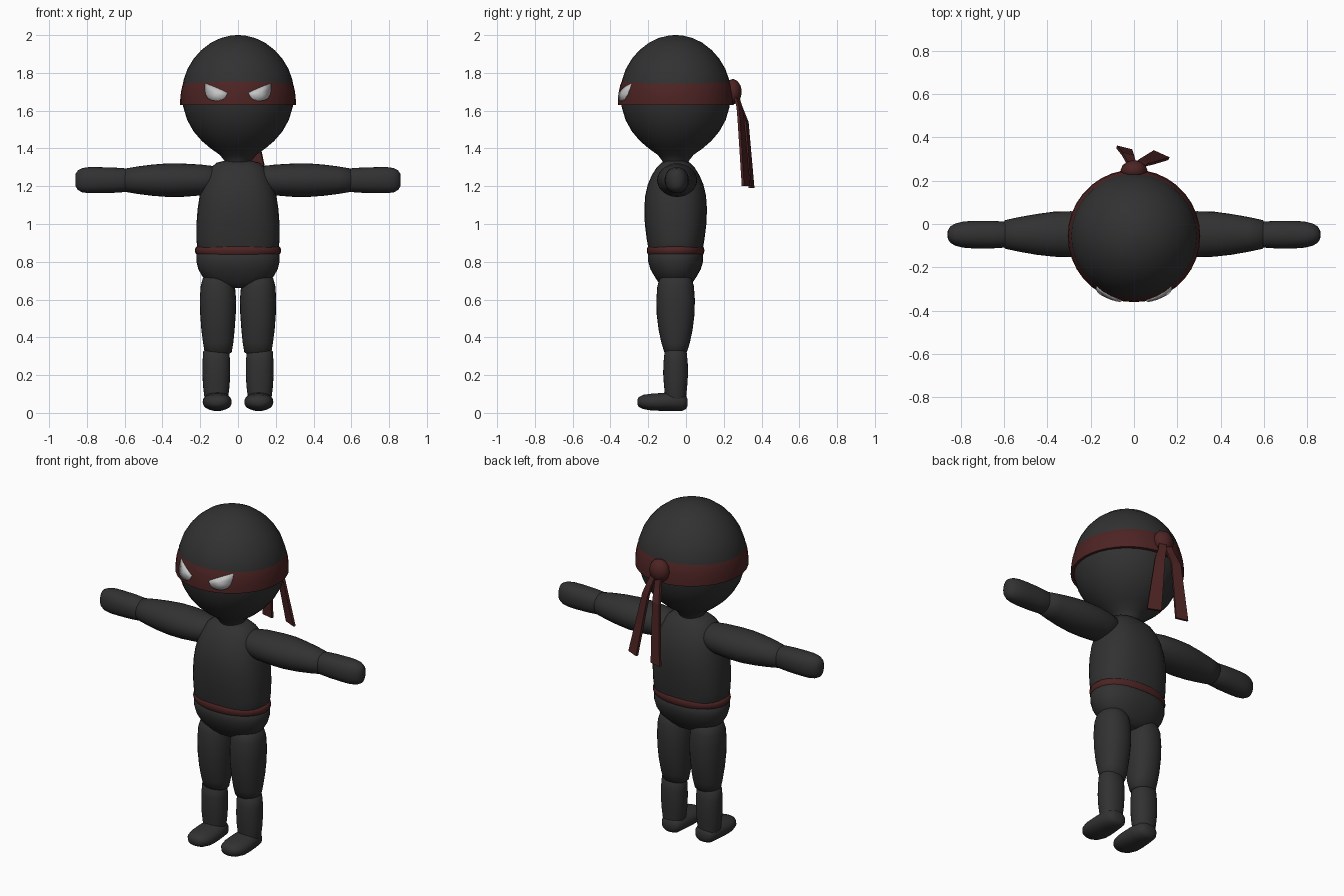
import bpy, bmesh, math
from mathutils import Vector


def material(name, rgb):
    m = bpy.data.materials.new(name)
    m.diffuse_color = (*rgb, 1)
    return m


BLACK = material("charcoal cloth", (0.031, 0.031, 0.031))
RED = material("dark red cloth", (0.075, 0.017, 0.017))
WHITE = material("eye grey", (0.55, 0.55, 0.55))
CY = -0.055  # body centre line in y


def finish(bm, name, mat, smooth=True):
    bmesh.ops.recalc_face_normals(bm, faces=bm.faces)
    me = bpy.data.meshes.new(name)
    bm.to_mesh(me)
    bm.free()
    me.materials.append(mat)
    ob = bpy.data.objects.new(name, me)
    bpy.context.collection.objects.link(ob)
    if smooth:
        bpy.context.view_layer.objects.active = ob
        ob.select_set(True)
        bpy.ops.object.shade_smooth_by_angle(angle=math.radians(50))
        ob.select_set(False)
    return ob


def loft(name, mat, axis, rings, n=28, power=2.0, cap=True):
    """Rings are (position along axis, centre u, centre v, radius u, radius v)."""
    bm = bmesh.new()
    loops = []
    for t, cu, cv, ru, rv in rings:
        loop = []
        for i in range(n):
            a = 2 * math.pi * i / n
            c, s = math.cos(a), math.sin(a)
            u = cu + ru * math.copysign(abs(c) ** (2 / power), c)
            v = cv + rv * math.copysign(abs(s) ** (2 / power), s)
            co = {"x": (t, u, v), "y": (u, t, v), "z": (u, v, t)}[axis]
            loop.append(bm.verts.new(co))
        loops.append(loop)
    for a, b in zip(loops, loops[1:]):
        for i in range(n):
            j = (i + 1) % n
            bm.faces.new((a[i], a[j], b[j], b[i]))
    if cap:
        bm.faces.new(loops[0])
        bm.faces.new(loops[-1])
    return finish(bm, name, mat)


def upright(profile):
    return [(z, 0, CY, rx, ry) for z, rx, ry in profile]


# Head with tapered neck
loft("head", BLACK, "z", upright([(z, r, r * 0.985) for z, r in [
    (1.30, .06), (1.335, .072), (1.365, .095), (1.40, .145), (1.44, .192), (1.49, .235),
    (1.55, .269), (1.62, .29), (1.69, .297), (1.76, .289), (1.82, .268), (1.875, .235),
    (1.92, .195), (1.96, .143), (1.985, .09), (1.997, .04), (2.0, .008)]]), n=36)

# Headband
BAND = [(1.63, .29, .28), (1.63, .306, .306), (1.66, .306, .305), (1.70, .302, .301),
        (1.735, .294, .293), (1.755, .286, .285), (1.755, .27, .27)]
loft("headband", RED, "z", upright(BAND), n=36, cap=False)

# Torso, hips and belt
loft("torso", BLACK, "z", upright([
    (.82, .19, .135), (.86, .215, .142), (.92, .22, .153), (1.0, .22, .163), (1.08, .214, .166),
    (1.15, .203, .161), (1.21, .186, .147), (1.26, .166, .125), (1.30, .142, .10),
    (1.325, .112, .075), (1.335, .07, .05)]), power=2.4)
loft("hips", BLACK, "z", upright([
    (.66, .06, .05), (.67, .10, .07), (.69, .15, .09), (.72, .187, .11), (.76, .21, .133),
    (.80, .22, .145), (.84, .22, .145), (.86, .2, .13)]), power=2.3)
loft("belt", RED, "z", upright([
    (.838, .205, .135), (.838, .218, .146), (.848, .226, .151), (.86, .228, .152),
    (.872, .226, .151), (.881, .218, .146), (.881, .205, .135)]), power=2.2)

for s, side in ((-1, "left"), (1, "right")):
    # Arms and hands, stretched sideways
    loft(side + "_upper_arm", BLACK, "x", [(s * x, cy, cz, ry, rz) for x, cy, cz, ry, rz in [
        (.10, -.05, 1.235, .06, .05), (.14, -.05, 1.235, .085, .073), (.20, -.048, 1.233, .10, .082),
        (.29, -.047, 1.232, .106, .088), (.37, -.047, 1.232, .104, .089), (.45, -.048, 1.232, .094, .083),
        (.53, -.048, 1.232, .08, .073), (.595, -.048, 1.232, .066, .062), (.605, -.048, 1.232, .05, .045)]])
    loft(side + "_hand", BLACK, "x", [(s * x, -.049, 1.232, ry, rz) for x, ry, rz in [
        (.57, .05, .05), (.60, .06, .063), (.66, .064, .067), (.74, .064, .069), (.79, .06, .069),
        (.825, .051, .064), (.848, .038, .052), (.859, .02, .034), (.861, .01, .015)]], power=2.2)

    # Legs
    loft(side + "_thigh", BLACK, "z", [(z, s * cx, CY, rx, ry) for z, cx, rx, ry in [
        (.31, .105, .055, .045), (.322, .105, .072, .06), (.37, .105, .08, .075), (.44, .106, .088, .09),
        (.52, .106, .094, .10), (.60, .106, .096, .102), (.67, .107, .091, .097), (.71, .107, .08, .085),
        (.74, .107, .05, .055)]], power=2.2)
    loft(side + "_shin", BLACK, "z", [(z, s * .115, CY, rx, ry) for z, rx, ry in [
        (.05, .055, .055), (.09, .064, .056), (.15, .071, .062), (.21, .073, .066), (.27, .073, .064),
        (.325, .069, .058), (.345, .05, .04)]], power=2.2)
    loft(side + "_foot", BLACK, "y", [(y, s * .11, cz, rx, rz) for y, cz, rx, rz in [
        (-.258, .058, .02, .012), (-.25, .058, .044, .026), (-.225, .058, .064, .038), (-.18, .057, .076, .045),
        (-.13, .058, .077, .047), (-.07, .061, .071, .051), (-.02, .059, .062, .049), (.0, .056, .048, .036),
        (.008, .055, .025, .018)]], power=2.2)

    # Angry eye plate wrapped on the headband
    bm = bmesh.new()
    outline = [(.172, 1.744), (.13, 1.728), (.09, 1.711), (.056, 1.694), (.064, 1.675), (.08, 1.660),
               (.105, 1.652), (.135, 1.653), (.158, 1.664), (.17, 1.685), (.174, 1.715)]
    bot = [(x, z) for x, z in outline]
    ring = []
    for x, z in bot:
        r = .307 - max(0, z - 1.66) ** 1.3 * .55
        ring.append(bm.verts.new((s * x, CY - math.sqrt(r * r - x * x) - .004, z)))
    mid = Vector((s * .12, CY - math.sqrt(.304 ** 2 - .12 ** 2) - .005, 1.692))
    centre = bm.verts.new(mid)
    for i in range(len(ring)):
        bm.faces.new((centre, ring[i], ring[(i + 1) % len(ring)]))
    eye = finish(bm, side + "_eye", WHITE)
    thick = eye.modifiers.new("thickness", "SOLIDIFY")
    thick.thickness = .006
    thick.offset = 0

# Knot at the back of the headband
loft("knot", RED, "y", [(y, 0, 1.70, rx, rz) for y, rx, rz in [
    (.21, .03, .035), (.225, .055, .06), (.25, .062, .068), (.272, .052, .057),
    (.288, .03, .035), (.294, .01, .01)]], n=12)


def ribbon(name, path, across, widths, thick=.014):
    """Flat cloth strip following a path, widening towards its end."""
    bm = bmesh.new()
    across = Vector(across).normalized()
    normal = across.cross(Vector((0, 0, 1))).normalized()
    rows = []
    for p, w in zip(path, widths):
        p = Vector(p)
        rows.append([bm.verts.new(p + across * a * w / 2 + normal * b * thick / 2)
                     for a, b in ((-1, -1), (1, -1), (1, 1), (-1, 1))])
    for a, b in zip(rows, rows[1:]):
        for i in range(4):
            bm.faces.new((a[i], a[(i + 1) % 4], b[(i + 1) % 4], b[i]))
    bm.faces.new(rows[0])
    bm.faces.new(rows[-1])
    finish(bm, name, RED, smooth=False)


# Loose ends hanging from the knot
ribbon("left_tail", [(-.005, .26, 1.70), (-.015, .287, 1.62), (-.028, .318, 1.54), (-.045, .347, 1.19)],
       (1, -.25, 0), (.04, .045, .055, .072))
ribbon("right_tail", [(.015, .26, 1.70), (.04, .283, 1.62), (.06, .29, 1.56), (.125, .318, 1.20)],
       (1, -.45, 0), (.04, .045, .055, .08))
